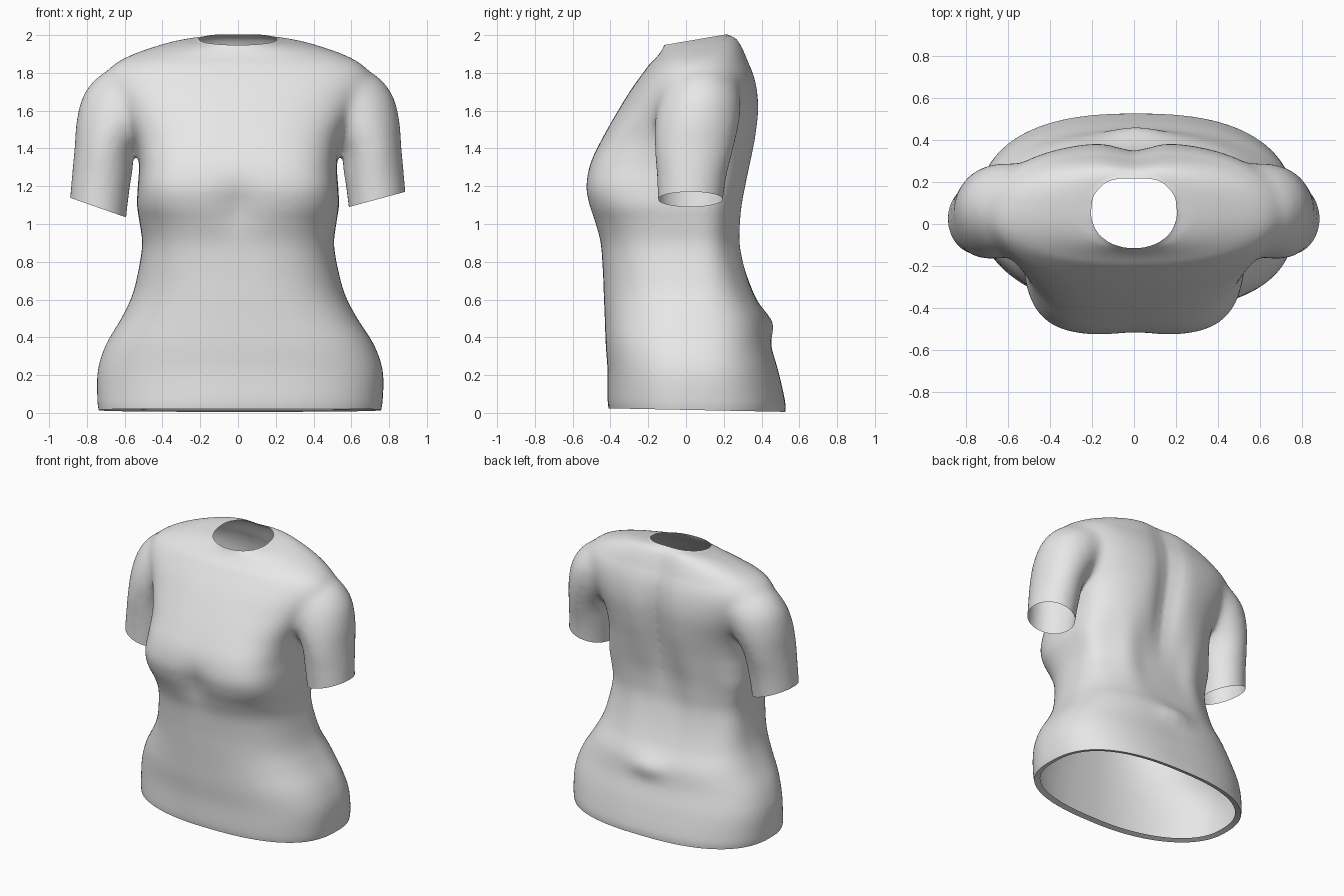
import bpy
import bmesh
from math import cos, sin, pi, exp, radians
from mathutils import Vector

SIDES = 96
STEPS = 4

cube = bpy.data.objects.get("Cube")
if cube:
    bpy.data.objects.remove(cube, do_unlink=True)


def bell(value, centre, width):
    return exp(-((value - centre) / width) ** 2)


def signed_power(value, power):
    return (1 if value >= 0 else -1) * abs(value) ** power


def smooth_rows(rows):
    """Catmull-Rom interpolation through the cross-sections."""
    result = []
    last = len(rows) - 1
    for i in range(last):
        quad = zip(rows[max(i - 1, 0)], rows[i], rows[i + 1], rows[min(i + 2, last)])
        quad = list(quad)
        for step in range(STEPS):
            t = step / STEPS
            result.append([
                b + t * (c - a) / 2
                + t * t * (2 * a - 5 * b + 4 * c - d) / 2
                + t ** 3 * (3 * b - a - 3 * c + d) / 2
                for a, b, c, d in quad])
    result.append(rows[last])
    return result


def loft(bm, rows, ring_point):
    """Closed tube through all rows, capped at both ends."""
    rings = []
    for row in smooth_rows(rows):
        angles = [2 * pi * k / SIDES for k in range(SIDES)]
        rings.append([bm.verts.new(ring_point(row, a)) for a in angles])
    for low, high in zip(rings, rings[1:]):
        for k in range(SIDES):
            n = (k + 1) % SIDES
            bm.faces.new((low[k], low[n], high[n], high[k]))
    bm.faces.new(rings[0][::-1])
    bm.faces.new(rings[-1])


# Torso sections: height, half width, front y, back y, front squareness
TORSO = [
    (-0.08, 0.73, -0.39, 0.51, 2.6),
    (0.00, 0.745, -0.405, 0.525, 2.6),
    (0.06, 0.755, -0.415, 0.525, 2.6),
    (0.22, 0.755, -0.415, 0.49, 2.6),
    (0.36, 0.71, -0.425, 0.45, 2.6),
    (0.50, 0.625, -0.43, 0.425, 2.6),
    (0.62, 0.565, -0.435, 0.37, 2.6),
    (0.75, 0.53, -0.44, 0.325, 2.7),
    (0.89, 0.508, -0.452, 0.295, 2.9),
    (1.00, 0.52, -0.483, 0.295, 3.1),
    (1.10, 0.535, -0.515, 0.305, 3.6),
    (1.20, 0.53, -0.53, 0.325, 3.9),
    (1.32, 0.525, -0.507, 0.35, 3.6),
    (1.45, 0.55, -0.445, 0.375, 3.1),
    (1.60, 0.63, -0.36, 0.39, 2.6),
    (1.72, 0.69, -0.285, 0.38, 2.4),
    (1.81, 0.69, -0.22, 0.355, 2.3),
    (1.88, 0.60, -0.17, 0.32, 2.2),
    (1.935, 0.43, -0.135, 0.285, 2.1),
    (1.965, 0.28, -0.12, 0.25, 2.0),
    (1.98, 0.19, -0.112, 0.215, 2.0),
    (2.06, 0.18, -0.11, 0.215, 2.0),
    (2.12, 0.18, -0.11, 0.215, 2.0),
]
NECK_SLOPE = 0.17


def torso_point(row, angle):
    z, width, front, back, square = row
    c, s = cos(angle), sin(angle)
    n = square if s < 0 else 2.5
    if s < 0 and c < 0:
        # Rounder right hip
        n -= 0.55 * bell(z, 0.2, 0.4)
    middle = 0.05
    x = width * signed_power(c, 2 / n)
    depth = (middle - front) if s < 0 else (back - middle)
    y = middle + depth * signed_power(s, 2 / n)
    if s < 0:
        # Hollow between and below the chest mounds
        dy = 0.03 * bell(x, 0, 0.1) * bell(z, 1.1, 0.13)
    else:
        # Spine groove, soft vertical folds and lower-back bulge
        dy = -0.055 * bell(x, 0, 0.1) * bell(z, 1.35, 0.55)
        dy += 0.01 * cos(2 * pi * x / 0.28) * bell(z, 0.95, 0.28)
        dy += 0.035 * bell(x, 0, 0.13) * bell(z, 0.47, 0.07)
    y += dy * abs(s)
    # Tilt the neckline so that the front sits lower
    tilt = min(max((z - 1.85) / 0.1, 0), 1)
    lean = 0.012 * bell(z, 0.2, 0.4)
    return x + lean, y, z + tilt * NECK_SLOPE * (y - middle)


# Sleeve sections: height, centre x, centre y, x radius, y radius
SLEEVE = [
    (0.95, 0.75, 0.02, 0.15, 0.165),
    (1.10, 0.738, 0.023, 0.153, 0.17),
    (1.25, 0.722, 0.03, 0.157, 0.183),
    (1.40, 0.702, 0.043, 0.163, 0.207),
    (1.55, 0.645, 0.06, 0.208, 0.225),
    (1.68, 0.58, 0.075, 0.238, 0.215),
    (1.78, 0.50, 0.08, 0.24, 0.18),
    (1.85, 0.42, 0.09, 0.20, 0.12),
]


def cut(bm, inside, point, normal):
    """Trim the chosen part of the surface beyond a plane."""
    faces = [f for f in bm.faces if inside(f.calc_center_median())]
    edges = {e for f in faces for e in f.edges}
    verts = {v for f in faces for v in f.verts}
    bmesh.ops.bisect_plane(
        bm, geom=list(verts) + list(edges) + faces, dist=1e-5,
        plane_co=Vector(point), plane_no=Vector(normal).normalized(),
        clear_outer=True)


def relax(name, iterations, group=""):
    modifier = shirt.modifiers.new(name, "SMOOTH")
    modifier.factor = 0.5
    modifier.iterations = iterations
    modifier.vertex_group = group
    bpy.ops.object.modifier_apply(modifier=name)


# Body and both sleeves as closed volumes
bm = bmesh.new()
loft(bm, TORSO, torso_point)
for side in (-1, 1):
    loft(bm, SLEEVE, lambda row, a: (
        side * (row[1] + row[3] * cos(a)), row[2] + row[4] * sin(a), row[0]))
bmesh.ops.recalc_face_normals(bm, faces=bm.faces)
mesh = bpy.data.meshes.new("shirt")
bm.to_mesh(mesh)
bm.free()
shirt = bpy.data.objects.new("shirt", mesh)
bpy.context.collection.objects.link(shirt)
bpy.ops.object.select_all(action="DESELECT")
bpy.context.view_layer.objects.active = shirt
shirt.select_set(True)

# Blend the volumes into one skin
remesh = shirt.modifiers.new("blend", "REMESH")
remesh.mode = "VOXEL"
remesh.voxel_size = 0.015
bpy.ops.object.modifier_apply(modifier="blend")
relax("relax", 8)

# Soften the seams where the sleeves meet the body
seam = shirt.vertex_groups.new(name="shoulder_seam")
for v in shirt.data.vertices:
    weight = bell(abs(v.co.x), 0.6, 0.14) * min(max((v.co.z - 1.38) / 0.15, 0), 1)
    if weight > 0.02:
        seam.add([v.index], weight, "REPLACE")
relax("soften", 45, "shoulder_seam")
shirt.vertex_groups.clear()

# Open the hem, neck and sleeves
bm = bmesh.new()
bm.from_mesh(shirt.data)
cut(bm, lambda p: p.z < 0.3, (0, 0, 0.016), (0, -0.02, -1))
cut(bm, lambda p: p.z > 1.85, (0, 0.05, 1.976), (0, -NECK_SLOPE, 1))
for side, height, slope in ((-1, 1.085, 0.35), (1, 1.13, 0.27)):
    cut(bm, lambda p: side * p.x > 0.56 and 0.88 < p.z < 1.22,
        (side * 0.735, 0, height), (side * slope, 0, -1))

# Hem turned inward along the bottom edge
hem = [e for e in bm.edges if e.is_boundary and e.verts[0].co.z < 0.1]
turned = bmesh.ops.extrude_edge_only(bm, edges=hem)["geom"]
for v in turned:
    if isinstance(v, bmesh.types.BMVert):
        v.co.x *= 0.95
        v.co.y = 0.05 + (v.co.y - 0.05) * 0.92
        v.co.z += 0.012
bmesh.ops.recalc_face_normals(bm, faces=bm.faces)
bm.to_mesh(shirt.data)
bm.free()

# Plain cloth colour
grey = bpy.data.materials.new("light grey cloth")
grey.use_nodes = True
colour = (0.8, 0.8, 0.8, 1)
grey.diffuse_color = colour
grey.node_tree.nodes["Principled BSDF"].inputs["Base Color"].default_value = colour
shirt.data.materials.clear()
shirt.data.materials.append(grey)
bpy.ops.object.shade_smooth_by_angle(angle=radians(50))
